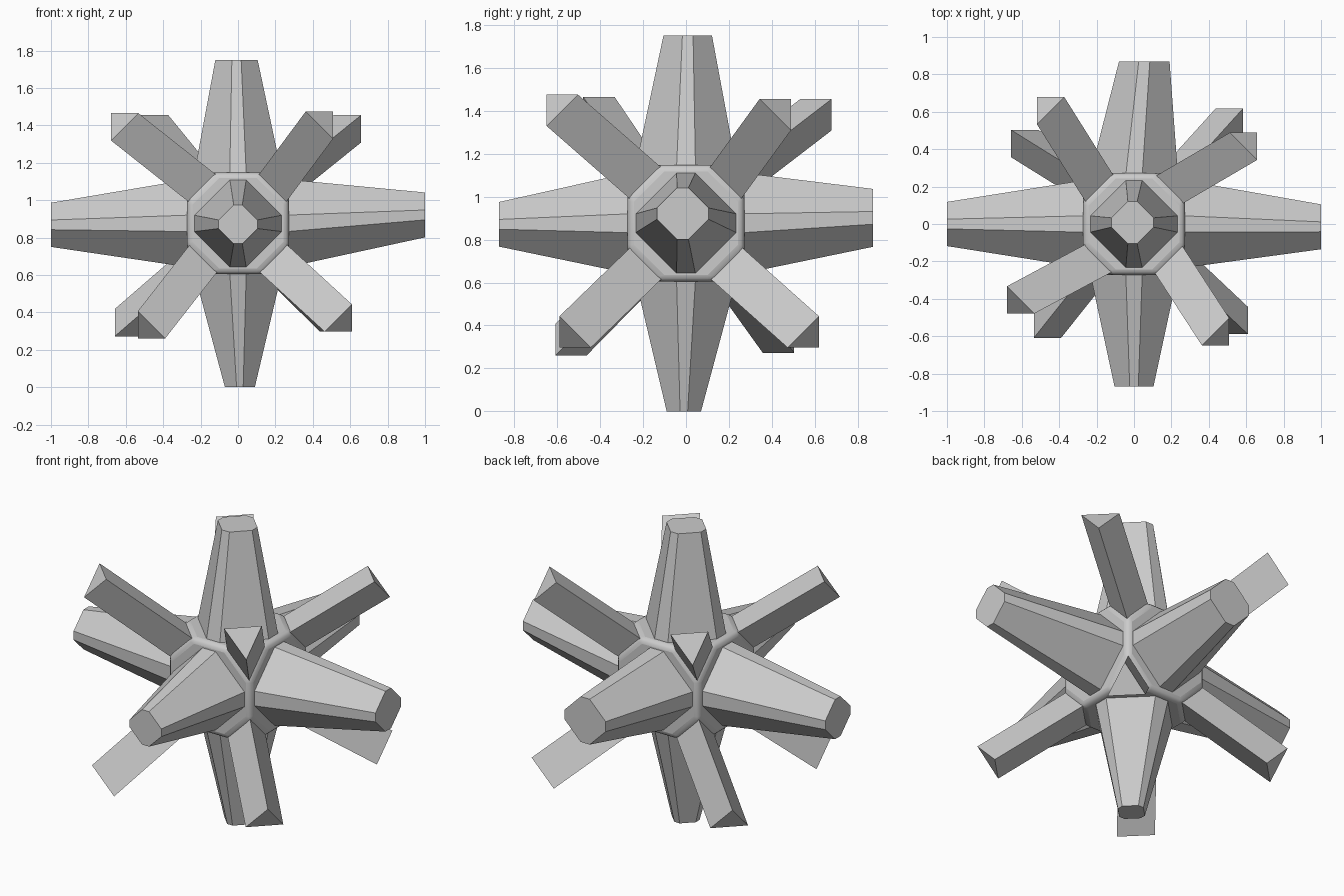
import bpy, bmesh, math
from itertools import permutations, product
from mathutils import Vector

if "Cube" in bpy.data.objects:
    bpy.data.objects.remove(bpy.data.objects["Cube"])

CENTRE = Vector((0, 0, 0.876))
H, A = 0.272, 0.112          # half size and cut of the truncated-cube hub


def hull(name, points):
    """Convex solid around the points, with flat faces merged."""
    bm = bmesh.new()
    for p in points:
        bm.verts.new(p)
    bmesh.ops.convex_hull(bm, input=bm.verts)
    bmesh.ops.dissolve_limit(bm, angle_limit=math.radians(1),
                             verts=bm.verts, edges=bm.edges)
    bmesh.ops.recalc_face_normals(bm, faces=bm.faces)
    mesh = bpy.data.meshes.new(name)
    bm.to_mesh(mesh)
    bm.free()
    ob = bpy.data.objects.new(name, mesh)
    ob.location = CENTRE
    bpy.context.collection.objects.link(ob)
    return ob


# Hub: truncated cube with softly rounded edges
corners = {p for s in product((-1, 1), repeat=3)
           for p in permutations((H, H, A))
           for p in [tuple(a * b for a, b in zip(p, s))]}
hub = hull("hub", corners)
bev = hub.modifiers.new("rounded_edges", 'BEVEL')
bev.width, bev.segments = 0.03, 3
bpy.context.view_layer.objects.active = hub
hub.select_set(True)
bpy.ops.object.shade_smooth_by_angle(angle=math.radians(35))


def octagon(axis, dist, centre, r, a):
    """Diamond-like octagon across an axis: long diagonal sides, short tips."""
    pts = []
    others = [i for i in range(3) if i != axis]
    for u, v in product((-1, 1), repeat=2):
        for m, n in ((r, a), (a, r)):
            p = Vector((0, 0, 0))
            p[axis] = dist
            p[others[0]] = centre[0] + u * m
            p[others[1]] = centre[1] + v * n
            pts.append(p)
    return pts


# Six tapered eight-sided spikes: axis, reach, tip offset, tip radius
for name, axis, reach, off, r in (
        ("right_spike", 0, 1.0, (-0.015, 0.045), 0.12),
        ("left_spike", 0, -1.0, (0, -0.008), 0.118),
        ("back_spike", 1, 0.87, (0.055, 0.025), 0.135),
        ("front_spike", 1, -0.87, (0, -0.005), 0.104),
        ("top_spike", 2, 0.874, (-0.008, 0.008), 0.113),
        ("bottom_spike", 2, -0.876, (0.01, -0.01), 0.08)):
    base = math.copysign(H - 0.01, reach)
    hull(name, octagon(axis, base, (0, 0), 0.235, 0.044)
         + octagon(axis, reach, off, r, r * 0.22))


def corner_triangle(c, leg):
    """Triangle facing away from the hub along the diagonal of c's octant."""
    sign = Vector([math.copysign(1, x) for x in c])
    pts = []
    for i in range(3):
        p = Vector(c) + sign * leg / 3
        p[i] -= sign[i] * leg
        pts.append(p)
    return pts


# Eight three-sided bars through the hub corners, by the middle of each tip
for name, tip in (
        ("bar_left_front_top", (-0.63, -0.43, 0.54)),
        ("bar_right_front_top", (0.46, -0.60, 0.55)),
        ("bar_right_back_top", (0.61, 0.44, 0.53)),
        ("bar_left_back_top", (-0.47, 0.63, 0.53)),
        ("bar_left_front_bottom", (-0.487, -0.56, -0.567)),
        ("bar_right_front_bottom", (0.56, -0.54, -0.53)),
        ("bar_left_back_bottom", (-0.61, 0.455, -0.555)),
        ("bar_right_back_bottom", (0.535, 0.57, -0.53))):
    root = [math.copysign(0.2, x) for x in tip]
    hull(name, corner_triangle(root, 0.146) + corner_triangle(tip, 0.146))
